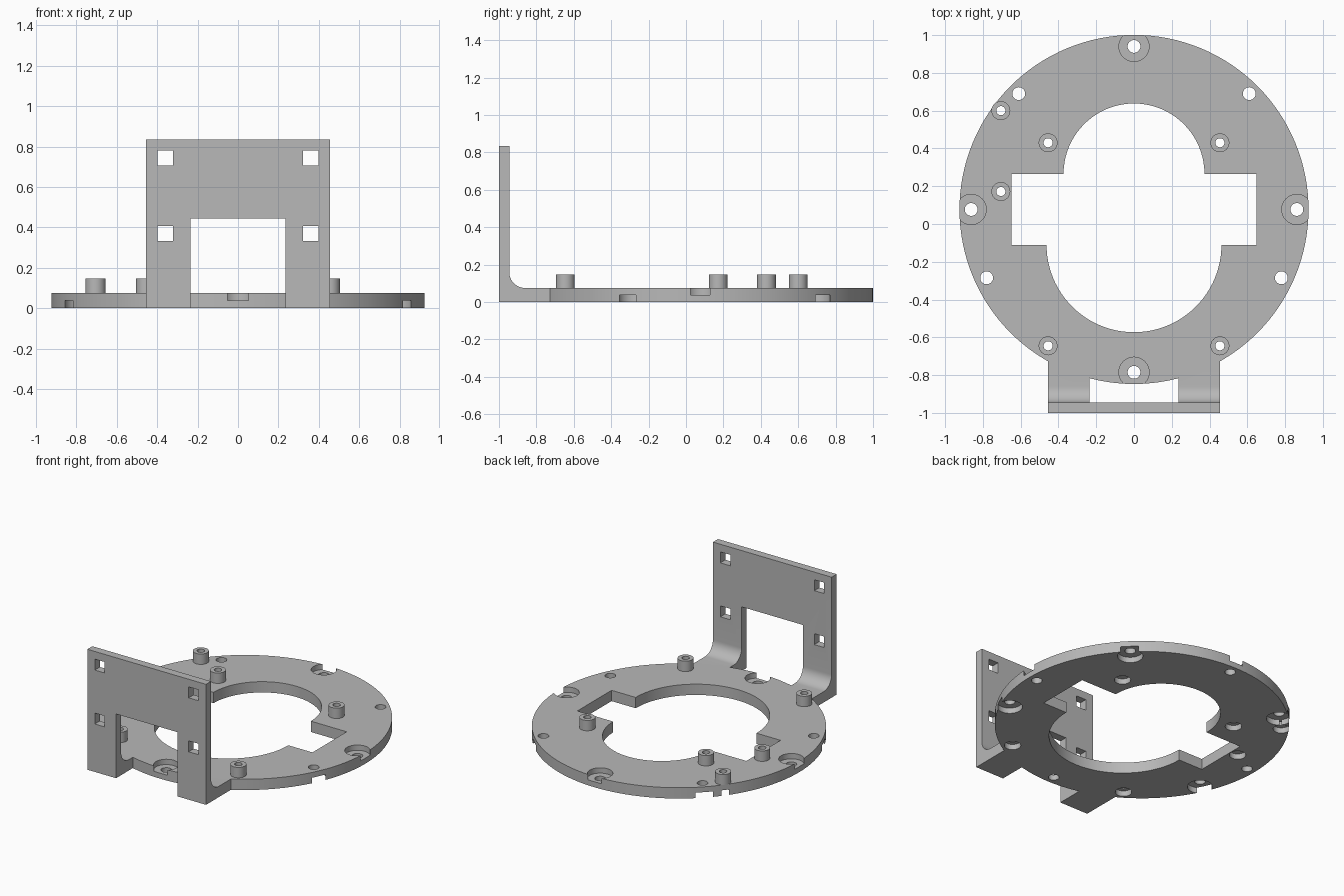
import bpy, bmesh
from math import sin, cos, pi, radians
from mathutils import Vector

cube = bpy.data.objects.get("Cube")
if cube:
    bpy.data.objects.remove(cube, do_unlink=True)

grey = bpy.data.materials.new("plain grey")
grey.use_nodes = True
COLOUR = (0.48, 0.48, 0.48, 1)
grey.diffuse_color = COLOUR
grey.node_tree.nodes["Principled BSDF"].inputs["Base Color"].default_value = COLOUR

CY, R, T = 0.077, 0.924, 0.075      # ring centre, radius, thickness
STEP = 0.038                        # recess depth level


def make(name, bm):
    bmesh.ops.recalc_face_normals(bm, faces=bm.faces)
    mesh = bpy.data.meshes.new(name)
    bm.to_mesh(mesh)
    bm.free()
    mesh.materials.append(grey)
    obj = bpy.data.objects.new(name, mesh)
    bpy.context.collection.objects.link(obj)
    return obj


def prism(name, points, offset):
    """Extrude a closed outline of 3D points along offset."""
    bm = bmesh.new()
    face = bm.faces.new([bm.verts.new(p) for p in points])
    out = bmesh.ops.extrude_face_region(bm, geom=[face], use_keep_orig=True)
    moved = [g for g in out["geom"] if isinstance(g, bmesh.types.BMVert)]
    bmesh.ops.translate(bm, verts=moved, vec=offset)
    return make(name, bm)


def box(name, low, high):
    (x0, y0, z0), (x1, y1, z1) = low, high
    return prism(name, [(x0, y0, z0), (x1, y0, z0), (x1, y1, z0), (x0, y1, z0)], (0, 0, z1 - z0))


def arc(cx, cy, r, start, end, n):
    angles = [radians(start + (end - start) * i / n) for i in range(n + 1)]
    return [(cx + r * cos(a), cy + r * sin(a)) for a in angles]


def lathe(name, x, y, profile, closed=False, n=32):
    """Turn (radius, z) pairs about a vertical axis; open profiles get end caps."""
    bm = bmesh.new()
    rings = [[bm.verts.new((x + r * cos(2 * pi * i / n), y + r * sin(2 * pi * i / n), z))
              for i in range(n)] for r, z in profile]
    pairs = list(zip(rings, rings[1:]))
    if closed:
        pairs.append((rings[-1], rings[0]))
    else:
        bm.faces.new(rings[0])
        bm.faces.new(rings[-1])
    for a, b in pairs:
        for i in range(n):
            j = (i + 1) % n
            bm.faces.new((a[i], a[j], b[j], b[i]))
    return make(name, bm)


def combine(target, tool, operation="DIFFERENCE"):
    """Apply a boolean and discard the tool."""
    mod = target.modifiers.new("boolean", "BOOLEAN")
    mod.operation, mod.solver, mod.object = operation, "EXACT", tool
    bpy.context.view_layer.update()
    graph = bpy.context.evaluated_depsgraph_get()
    mesh = bpy.data.meshes.new_from_object(target.evaluated_get(graph))
    target.modifiers.clear()
    target.data = mesh
    bpy.data.objects.remove(tool, do_unlink=True)


# Upright bracket: L profile with an inner fillet
F = 0.085
profile = [(-1, 0), (-0.7, 0), (-0.7, T)]
profile += arc(-0.945 + F, T + F, F, 270, 180, 12)
profile += [(-0.945, 0.835), (-1, 0.835)]
W = 0.455
bracket = prism("bracket", [(-W, y, z) for y, z in profile], (2 * W, 0, 0))
combine(bracket, box("window_cutter", (-0.235, -1.1, -0.1), (0.235, -0.6, 0.445)))
for x in (-0.36, 0.36):
    for z in (0.37, 0.744):
        h = 0.038
        combine(bracket, box("square_cutter", (x - h, -1.1, z - h), (x + h, -0.9, z + h)))

# Base ring joined to the bracket
base = lathe("base_plate", 0, CY, [(R, 0), (R, T)], n=128)
combine(base, bracket, "UNION")

# Central opening: two half circles and a wide slot
Y0, Y1, SLOT = -0.11, 0.265, 0.648
outline = arc(0, Y1, 0.373, 0, 180, 40)
outline += [(-SLOT, Y1), (-SLOT, Y0)]
outline += arc(0, Y0, 0.463, 180, 360, 48)
outline += [(SLOT, Y0), (SLOT, Y1)]
combine(base, prism("opening_cutter", [(x, y, -0.1) for x, y in outline], (0, 0, 0.3)))

# Screw holes recessed from above
for x, y in ((0, 0.94), (0, -0.785), (0.862, CY), (-0.862, CY)):
    combine(base, lathe("hole_cutter", x, y, [(0.034, -0.1), (0.034, STEP), (0.08, STEP), (0.08, 0.2)]))

# Screw holes recessed from below
for x, y in ((0.78, -0.285), (0.61, 0.69)):
    for side in (-1, 1):
        combine(base, lathe("hole_cutter", side * x, y,
                            [(0.08, -0.1), (0.08, STEP), (0.034, STEP), (0.034, 0.2)]))

# Hollow standoffs with recesses underneath
posts = [(s * 0.455, y) for s in (-1, 1) for y in (0.43, -0.645)]
posts += [(-0.705, 0.6), (-0.705, 0.172)]
parts = [base]
for x, y in posts:
    combine(base, lathe("hole_cutter", x, y, [(0.052, -0.1), (0.052, STEP), (0.024, STEP), (0.024, 0.2)]))
    parts.append(lathe("standoff", x, y, [(0.05, T), (0.05, 0.147), (0.024, 0.147), (0.024, T)], closed=True))

# Smooth round walls, keep edges crisp
for obj in parts:
    obj.data.materials.clear()
    obj.data.materials.append(grey)
    bpy.ops.object.select_all(action="DESELECT")
    obj.select_set(True)
    bpy.context.view_layer.objects.active = obj
    bpy.ops.object.shade_smooth_by_angle(angle=radians(30))
